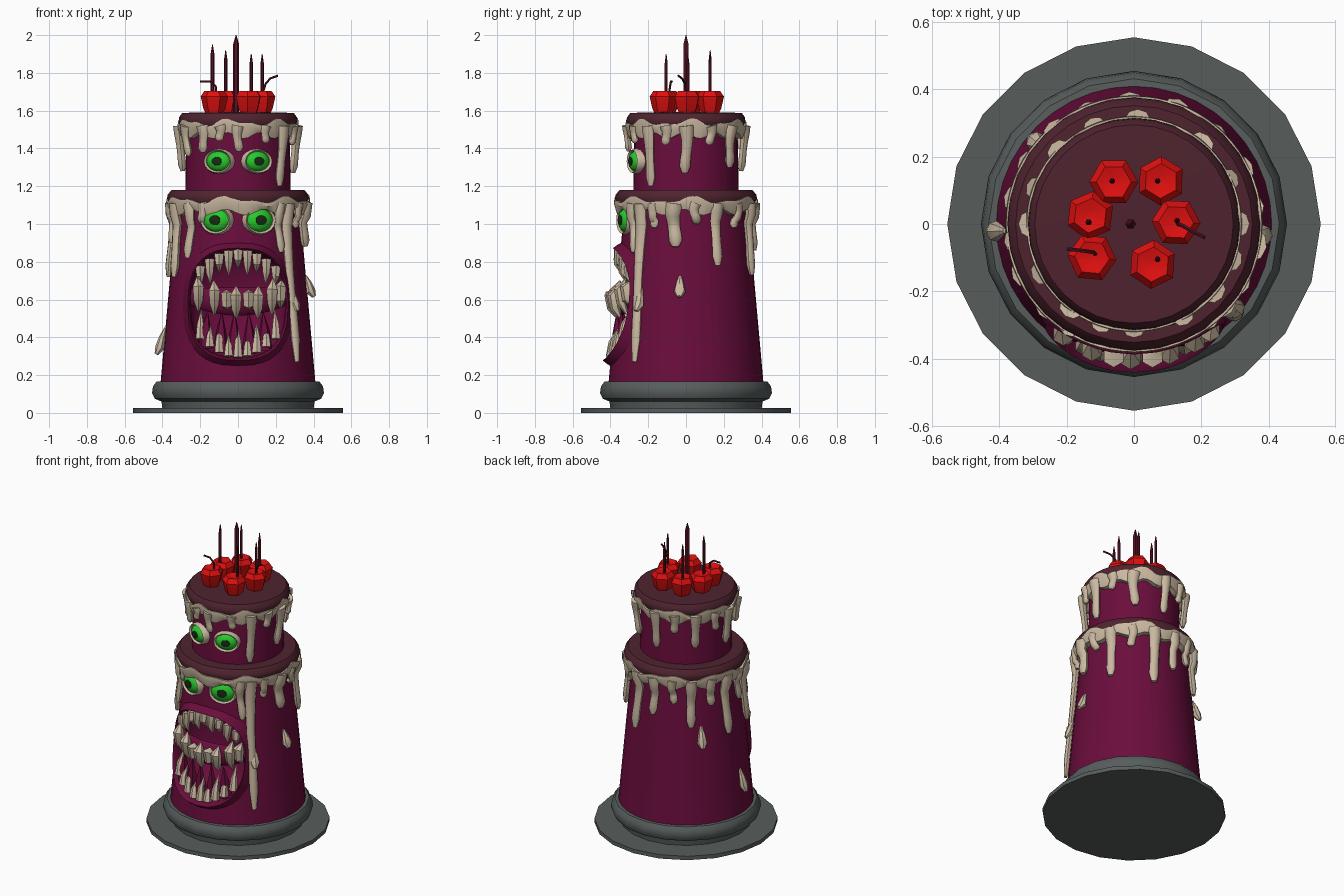
import bpy, bmesh, math, random
from math import sin, cos, pi, sqrt, radians
from mathutils import Vector

if "Cube" in bpy.data.objects:
    bpy.data.objects.remove(bpy.data.objects["Cube"])
random.seed(4)

def mat(name, r, g, b):
    m = bpy.data.materials.new(name)
    m.diffuse_color = (r, g, b, 1)
    m.use_nodes = True
    m.node_tree.nodes["Principled BSDF"].inputs["Base Color"].default_value = m.diffuse_color
    return m

PLUM = mat("plum cake", .145, .004, .045)
BROWN = mat("brown glaze", .078, .017, .028)
CREAM = mat("cream icing", .60, .49, .36)
GREY = mat("grey plate", .095, .11, .108)
RED = mat("cherry red", .75, .005, .005)
WINE = mat("dark wine", .09, .006, .015)
GREEN = mat("eye green", .02, .60, .025)
DARK = mat("pupil dark", .008, .025, .008)

def finish(me, angle):
    bm = bmesh.new()
    bm.from_mesh(me)
    bmesh.ops.remove_doubles(bm, verts=bm.verts, dist=1e-5)
    bmesh.ops.recalc_face_normals(bm, faces=bm.faces)
    for f in bm.faces:
        f.smooth = True
    for e in bm.edges:
        e.smooth = e.calc_face_angle(0) < radians(angle)
    bm.to_mesh(me)
    bm.free()

def loft(name, pieces, material, wrap=False, angle=40):
    """One object from several pieces; each piece is a list of equal rings."""
    vs, fs = [], []
    for rings in pieces:
        n, k, o = len(rings[0]), len(rings), len(vs)
        for r in rings:
            vs += [tuple(p) for p in r]
        for i in range(k if wrap else k - 1):
            a, b = o + i * n, o + ((i + 1) % k) * n
            fs += [(a + j, a + (j + 1) % n, b + (j + 1) % n, b + j) for j in range(n)]
        if not wrap:
            fs += [tuple(range(o, o + n)), tuple(range(o + (k - 1) * n, o + k * n))]
    me = bpy.data.meshes.new(name)
    me.from_pydata(vs, [], fs)
    me.materials.append(material)
    finish(me, angle)
    ob = bpy.data.objects.new(name, me)
    bpy.context.collection.objects.link(ob)
    return ob

def lathe(profile, n, x=0, y=0, ph=0):
    return [[(x + r * cos(2 * pi * j / n + ph), y + r * sin(2 * pi * j / n + ph), z)
             for j in range(n)] for r, z in profile]

def tube(path, radii, n=6, squash=1.0, out=None):
    """Rings across a path; squash flattens it along the 'out' direction."""
    path = [Vector(p) for p in path]
    rings = []
    for i, p in enumerate(path):
        d = (path[min(i + 1, len(path) - 1)] - path[max(i - 1, 0)]).normalized()
        u = Vector(out) if out else (Vector((0, 1, 0)) if abs(d.y) < .9 else Vector((1, 0, 0)))
        v = d.cross(u).normalized()
        u = v.cross(d)
        rings.append([p + radii[i] * (u * cos(2 * pi * j / n) * squash + v * sin(2 * pi * j / n))
                      for j in range(n)])
    return rings

def wall(z):                       # radius of the tapered lower tier
    return .41 - .085 * (z - .165) / .94

# plate and foot ring
loft("plate", [lathe([(.555, 0), (.555, .026)], 20)], GREY)
loft("foot_ring", [lathe([(.40, .02), (.405, .06), (.44, .075), (.455, .105), (.45, .14),
                          (.432, .165), (.39, .168)], 20)], GREY)

# lower tier with mouth cut
def mouth(s, t):
    c, q = cos(t), sin(t)
    f = lambda v: math.copysign(abs(v) ** .78, v)
    return .265 * s * f(c), .575 + .297 * s * f(q)

TS = [2 * pi * i / 36 for i in range(36)]
lower = loft("lower_tier", [lathe([(.41, .16), (wall(1.14), 1.14)], 40)], PLUM)
cut = loft("mouth_cutter", [[[(mouth(s, t)[0], y, mouth(s, t)[1]) for t in TS]
           for s, y in ((.97, -.7), (.97, -.21), (.86, -.14), (.6, -.09), (.1, -.07))]], PLUM)
cut.hide_render = True
b = lower.modifiers.new("mouth", 'BOOLEAN')
b.operation, b.solver, b.object = 'DIFFERENCE', 'EXACT', cut
dg = bpy.context.evaluated_depsgraph_get()
me = bpy.data.meshes.new_from_object(lower.evaluated_get(dg))
lower.modifiers.clear()
lower.data = me
finish(me, 35)
bpy.data.objects.remove(cut)

def front(x, z, off=0):            # point on the front of the lower tier
    return (x, -sqrt(wall(z) ** 2 - x * x) - off, z)

loft("lips", [[[front(*mouth(s, t), o) for t in TS] for s, o in
     ((1.12, -.012), (1.06, .018), (1.0, .042), (.96, .02), (.94, -.06))]], PLUM, wrap=True)

# gum ridge and plum spikes inside the mouth
xs = [-.25 + .05 * i for i in range(11)]
loft("middle_gum", [tube([front(x, .59 + .4 * x * x, -.035) for x in xs],
     [.045 + .03 * (1 - (x / .25) ** 2) for x in xs], 8, .5, (0, 1, 0))], PLUM)
loft("gum_spikes", [tube([front(x, .31 + 1.2 * x * x, -.04), front(x, .42 + x * x, -.02),
     front(x * .95, .53, -.01)], [.045, .028, .003], 5) for x in (-.17, -.09, -.02, .06, .14)], PLUM)

# teeth rows
teeth = []
for i in range(9):
    x = -.2 + .05 * i
    zt = .862 - 2.2 * x * x
    h = .10 + .035 * (i % 2)
    teeth.append(tube([front(x, zt, .005), front(x, zt - h * .5, .01), front(x * .97, zt - h, -.025)],
                      [.029, .022, .002], 6))
for i in range(9):
    x = -.2 + .05 * i
    zb = .295 + 2.4 * x * x
    h = .11 + .045 * ((i + 1) % 2)
    teeth.append(tube([front(x, zb, 0), front(x, zb + h * .5, 0), front(x * .97, zb + h, -.03)],
                      [.027, .019, .002], 6))
for x, zl, zh in ((-.21, .54, .72), (-.125, .52, .70), (-.06, .55, .65), (-.01, .50, .67),
                  (.055, .55, .65), (.105, .50, .67), (.18, .52, .71), (.225, .56, .70)):
    m = (zl + zh) / 2
    teeth.append(tube([front(x, zl, -.02), front(x, m - .03, .015), front(x, m + .035, .03),
                       front(x * 1.03, zh, .01)], [.006, .028, .034, .004], 6))
loft("teeth", teeth, CREAM)

# lower lid, upper tier, upper lid
loft("lower_lid", [lathe([(.32, 1.085), (.362, 1.10), (.376, 1.135), (.372, 1.155),
                          (.352, 1.18), (.2, 1.182)], 32)], BROWN)
loft("upper_tier", [lathe([(.279, 1.17), (.272, 1.55)], 32)], PLUM)
loft("upper_lid", [lathe([(.265, 1.48), (.30, 1.50), (.315, 1.54), (.312, 1.565),
                          (.295, 1.588), (.15, 1.592)], 32)], BROWN)

# wavy icing bands under the lids
def band(name, r, top, bot):
    n, P = 72, []
    for dr, base, up in ((-.05, top, 1), (.004, top, 1), (.006, top - .02, 1), (-.012, bot, 0), (-.055, bot, 0)):
        ring = []
        for j in range(n):
            a = 2 * pi * j / n
            w = .014 * sin(7 * a + 1) + .009 * sin(13 * a) if up else .016 * sin(11 * a + 2)
            ring.append(((r + dr) * cos(a), (r + dr) * sin(a), base + w))
        P.append(ring)
    loft(name, [P], CREAM, wrap=True)
band("lower_icing_band", .376, 1.128, 1.062)
band("upper_icing_band", .315, 1.538, 1.468)

# drips: (angle in degrees, bottom height, half width)
def drips(name, items, top, rad):
    out = []
    for a, zb, w in items:
        path, rr = [], []
        wob = random.uniform(-.03, .03)
        for i in range(8):
            f = i / 7
            z = top + (zb - top) * f
            r = rad(z) + .014
            an = radians(a) + wob * sin(f * 5)
            path.append((r * cos(an), r * sin(an), z))
            rr.append(w * (1.15, 1.05, .92, .82, .78, .82, .85, .45)[i])
        d = (cos(radians(a)), sin(radians(a)), 0)
        out.append(tube(path, rr, 8, .75, d))
    loft(name, out, CREAM, angle=50)

drips("lower_drips", [(-42, .27, .032), (-52, .85, .028), (-29, .98, .03), (-10, .88, .042), (8, 1.0, .03),
      (27, .78, .034), (48, .98, .03), (70, .73, .036), (92, .86, .034), (112, .95, .03),
      (130, .80, .034), (150, .93, .034), (168, .72, .036), (-172, .90, .03), (-156, .72, .036),
      (-136, .82, .030), (-122, 1.0, .028)], 1.11, lambda z: max(wall(z), .35 if z > 1.02 else 0))
drips("upper_drips", [(-127, 1.38, .032), (-108, 1.44, .028), (-90, 1.385, .028), (-62, 1.43, .028),
      (-40, 1.20, .032), (-20, 1.42, .03), (0, 1.27, .034), (25, 1.42, .03), (50, 1.30, .034),
      (88, 1.28, .032), (112, 1.40, .03), (136, 1.30, .032), (160, 1.40, .03), (180, 1.28, .034),
      (-152, 1.36, .032)], 1.52, lambda z: .275 + .025 * min(1, max(0, (z - 1.25) / .25)))

# loose icing beads further down the wall
beads = []
for a, z, h in ((-5, .67, .11), (183, .38, .14), (140, .73, .13), (-40, .60, .12)):
    an = radians(a)
    pts = [(wall(zz) + o, zz) for o, zz in ((.0, z + h / 2), (.012, z + h * .15),
                                            (.02, z - h * .25), (.035, z - h / 2))]
    beads.append(tube([(r * cos(an), r * sin(an), zz) for r, zz in pts], [.008, .022, .032, .014],
                      7, .8, (cos(an), sin(an), 0)))
loft("icing_beads", beads, CREAM)

# eyes facing outward from the wall
def eye_part(name, specs, prof, material, wrap=False):
    out = []
    for deg, r, z, rx, rz in specs:
        a = radians(deg)
        out.append([[((r + d) * sin(a) + s * rx * cos(t) * cos(a),
                      -(r + d) * cos(a) + s * rx * cos(t) * sin(a), z + s * rz * sin(t))
                     for t in [2 * pi * j / 16 for j in range(16)]] for s, d in prof])
    loft(name, out, material, wrap=wrap)

EYES = [(s * 19.5, .317, 1.02, .09, .077) for s in (-1, 1)] + \
       [(s * 21, .262, 1.332, .083, .066) for s in (-1, 1)]
eye_part("eye_rims", EYES, [(1.0, -.03), (1.02, .025), (.92, .045), (.80, .035), (.78, -.03)], CREAM, True)
eye_part("eyeballs", EYES, [(.84, 0), (.80, .03), (.6, .046), (.3, .054), (.05, .056)], GREEN)
eye_part("pupils", EYES, [(.36, .045), (.34, .056), (.05, .060)], DARK)

# cherries
CH = [(-.06, .125), (.08, .128), (.125, .005), (.055, -.12), (-.125, -.10), (-.13, .025)]
loft("cherries", [lathe([(.045, 1.585), (.058, 1.61), (.073, 1.675), (.052, 1.705), (.015, 1.695)],
     6, x, y, .5 * i) for i, (x, y) in enumerate(CH)], RED, angle=30)

# thin candles and bent stems
spikes = [(-.065, .128, 1.92, .009), (.07, .128, 1.90, .009), (-.135, .005, 1.95, .01),
          (.07, -.105, 1.90, .009), (.128, .01, 1.90, .009), (-.01, 0, 2.0, .016)]
loft("candles", [lathe([(r, 1.58), (r, zt - .05), (.002, zt)], 6, x, y) for x, y, zt, r in spikes], WINE)
loft("stems", [tube([(-.115, -.09, 1.69), (-.118, -.085, 1.73), (-.15, -.08, 1.755), (-.20, -.075, 1.755)],
                    [.006] * 4, 5),
               tube([(.13, -.0, 1.69), (.145, -.005, 1.74), (.17, -.02, 1.77), (.21, -.04, 1.785)],
                    [.006] * 4, 5)], WINE)
